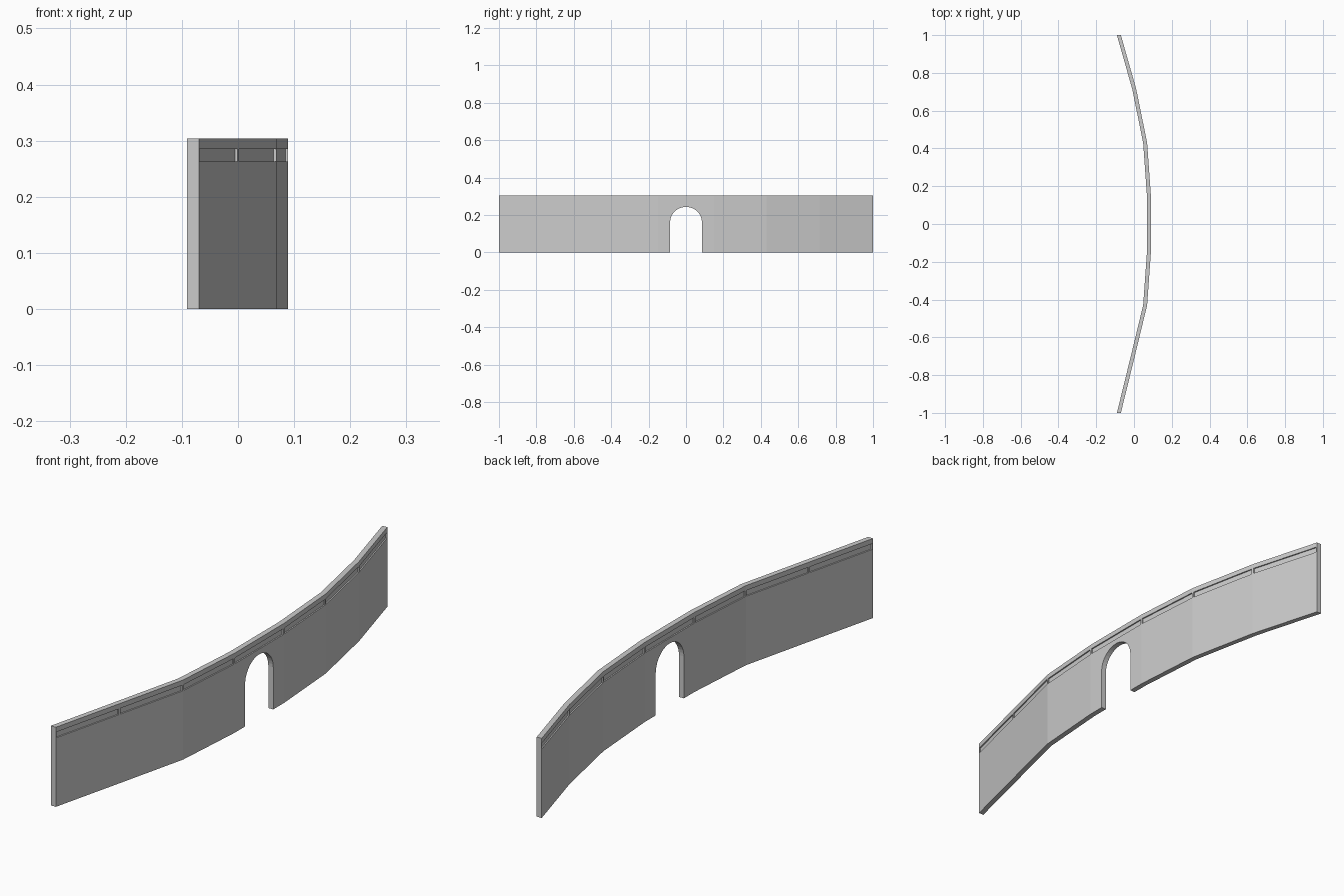
import bpy, bmesh, math

if "Cube" in bpy.data.objects:
    bpy.data.objects.remove(bpy.data.objects["Cube"])

# Plan of the wall's centre line (x, y); thickness is measured along x
PATH = [(-0.08, -1.0), (-0.01, -0.715), (0.059, -0.43), (0.079, -0.15),
        (0.079, 0.15), (0.059, 0.43), (0.001, 0.715), (-0.08, 1.0)]
HALF = 0.0105
INSET = 0.005
Z_LOW, Z_HIGH, Z_TOP = 0.263, 0.285, 0.304


def make_object(name, bm):
    bmesh.ops.recalc_face_normals(bm, faces=bm.faces)
    mesh = bpy.data.meshes.new(name)
    bm.to_mesh(mesh)
    bm.free()
    obj = bpy.data.objects.new(name, mesh)
    bpy.context.collection.objects.link(obj)
    return obj


def sweep(name, profile, path):
    """Sweep a closed (x offset, z) profile along a plan path, with end caps."""
    bm = bmesh.new()
    rings = [[bm.verts.new((x + dx, y, z)) for dx, z in profile] for x, y in path]
    n = len(profile)
    for a, b in zip(rings, rings[1:]):
        for i in range(n):
            j = (i + 1) % n
            bm.faces.new((a[i], a[j], b[j], b[i]))
    bm.faces.new(rings[0])
    bm.faces.new(rings[-1])
    return make_object(name, bm)


def path_x(y):
    for (x0, y0), (x1, y1) in zip(PATH, PATH[1:]):
        if y <= y1:
            return x0 + (x1 - x0) * (y - y0) / (y1 - y0)
    return PATH[-1][0]


# Curved wall with a shallow groove below the coping on both faces
right = [(HALF, 0), (HALF, Z_LOW), (HALF - INSET, Z_LOW),
         (HALF - INSET, Z_HIGH), (HALF, Z_HIGH), (HALF, Z_TOP)]
left = [(-dx, z) for dx, z in reversed(right)]
wall = sweep("curved_wall", right + left, PATH)

# Round-topped gateway cut through the middle
R, SPRING, RISE = 0.085, 0.16, 0.083
arch = [(-R, -0.1)]
arch += [(-R * math.cos(math.pi * i / 20), SPRING + RISE * math.sin(math.pi * i / 20))
         for i in range(21)]
arch += [(R, -0.1)]
bm = bmesh.new()
face = bm.faces.new([bm.verts.new((-0.2, y, z)) for y, z in arch])
ext = bmesh.ops.extrude_face_region(bm, geom=[face])
bmesh.ops.translate(bm, vec=(0.5, 0, 0),
                    verts=[g for g in ext["geom"] if isinstance(g, bmesh.types.BMVert)])
cutter = make_object("gateway_cutter", bm)

cut = wall.modifiers.new("gateway", "BOOLEAN")
cut.operation = "DIFFERENCE"
cut.solver = "EXACT"
cut.object = cutter
bpy.context.view_layer.objects.active = wall
bpy.ops.object.modifier_apply(modifier=cut.name)
bpy.data.objects.remove(cutter, do_unlink=True)

# Small posts bridging the groove at every bend and at both ends
W = 0.004
block = [(HALF, Z_LOW), (HALF, Z_HIGH), (-HALF, Z_HIGH), (-HALF, Z_LOW)]
for k, (x, y) in enumerate(PATH):
    ys = sorted({max(y - W, -1.0), y, min(y + W, 1.0)})
    sweep(f"groove_post_{k + 1}", block, [(path_x(v), v) for v in ys])
